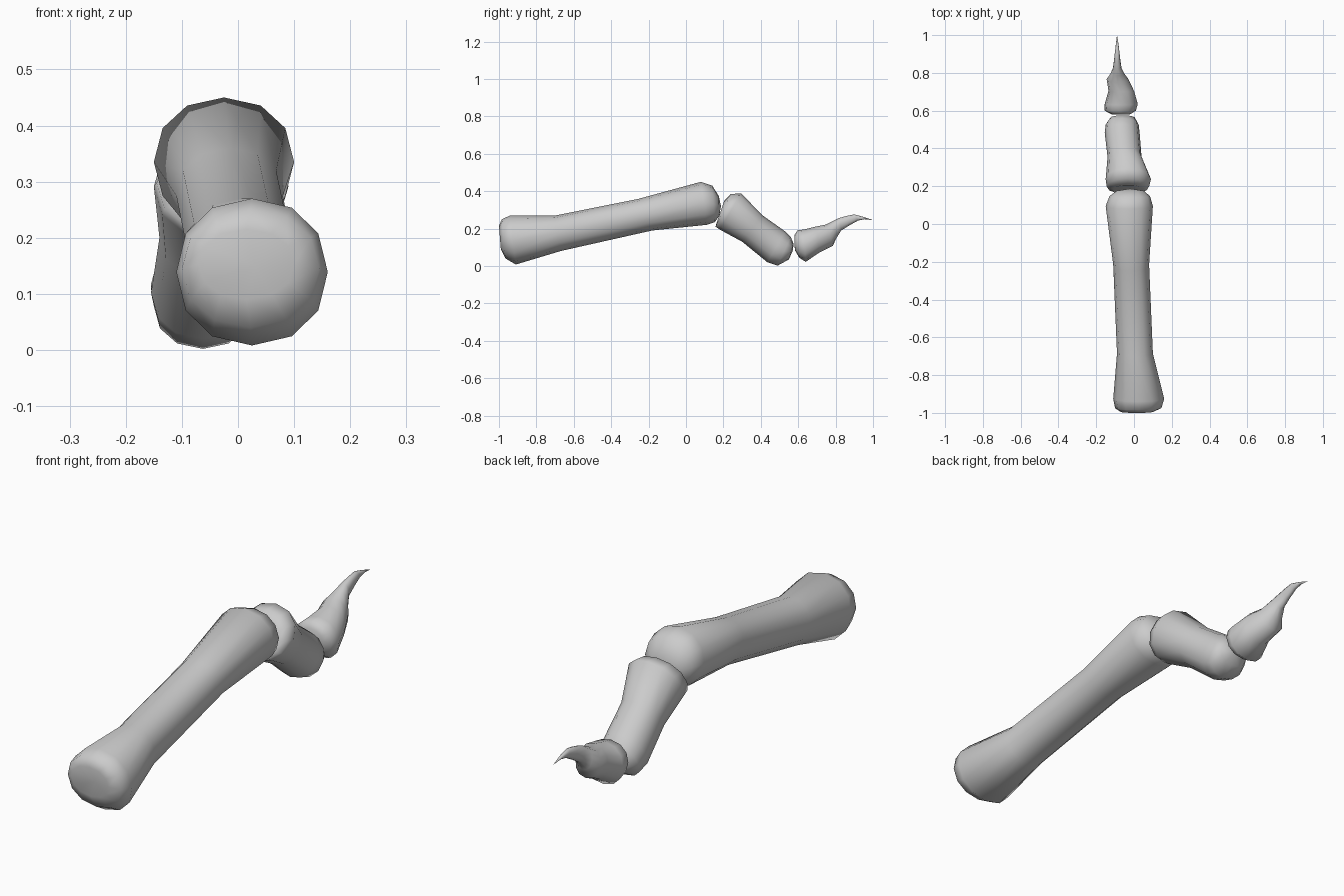
import bpy, bmesh
from math import sin, cos, pi

SIDES = 12

# Loft of oval rings; each ring: top (y,z), bottom (y,z), left x, right x
def bone(name, start, rings, end, power=0.93):
    bm = bmesh.new()
    loops = []
    for ty, tz, by, bz, xl, xr in rings:
        loop = []
        for i in range(SIDES):
            a = 2 * pi * i / SIDES
            c, s = cos(a), sin(a)
            c = abs(c) ** power * (1 if c > 0 else -1)
            s = abs(s) ** power * (1 if s > 0 else -1)
            loop.append(bm.verts.new(((xl + xr) / 2 + c * (xr - xl) / 2,
                                      (ty + by) / 2 + s * (ty - by) / 2,
                                      (tz + bz) / 2 + s * (tz - bz) / 2)))
        loops.append(loop)
    for a, b in zip(loops, loops[1:]):
        for i in range(SIDES):
            j = (i + 1) % SIDES
            bm.faces.new((a[i], a[j], b[j], b[i]))
    for point, loop in ((start, loops[0]), (end, loops[-1])):
        tip = bm.verts.new(point)
        for i in range(SIDES):
            bm.faces.new((loop[i], loop[(i + 1) % SIDES], tip))
    bmesh.ops.recalc_face_normals(bm, faces=bm.faces[:])
    for f in bm.faces:
        f.smooth = True
    me = bpy.data.meshes.new(name)
    bm.to_mesh(me)
    bm.free()
    ob = bpy.data.objects.new(name, me)
    bpy.context.collection.objects.link(ob)
    return ob

# Long base bone with flared rear and rounded knuckle
bone("long_toe_bone", (0.03, -0.98, 0.15), [
    (-1.00, .215, -.990, .09, -.07, .10),
    (-.985, .25, -.965, .04, -.10, .145),
    (-.94, .27, -.91, .008, -.11, .16),
    (-.70, .27, -.67, .08, -.09, .10),
    (-.25, .36, -.18, .19, -.11, .08),
    (.08, .45, .11, .22, -.15, .10),
    (.14, .43, .155, .235, -.13, .085),
    (.175, .375, .178, .27, -.09, .05)], (-.02, .187, .32))

# Short middle bone sloping down
bone("middle_toe_bone", (-.03, .20, .29), [
    (.205, .35, .165, .235, -.11, .05),
    (.24, .385, .158, .21, -.145, .08),
    (.295, .388, .18, .195, -.15, .09),
    (.41, .27, .30, .13, -.14, .04),
    (.53, .185, .435, .02, -.155, .03),
    (.56, .155, .49, .002, -.15, .025),
    (.575, .12, .55, .035, -.125, .005)], (-.06, .572, .085))

# End bone drawn out into a hooked claw
bone("claw_bone", (-.07, .58, .12), [
    (.58, .165, .582, .085, -.12, -.02),
    (.595, .19, .605, .045, -.155, .01),
    (.63, .195, .64, .022, -.155, .02),
    (.70, .212, .71, .07, -.135, .00),
    (.75, .222, .785, .108, -.145, -.03),
    (.785, .24, .805, .15, -.125, -.05),
    (.82, .257, .83, .19, -.112, -.066),
    (.86, .268, .875, .218, -.106, -.072),
    (.90, .276, .92, .243, -.101, -.077),
    (.95, .262, .955, .25, -.096, -.082)], (-.09, 1.0, .245))
